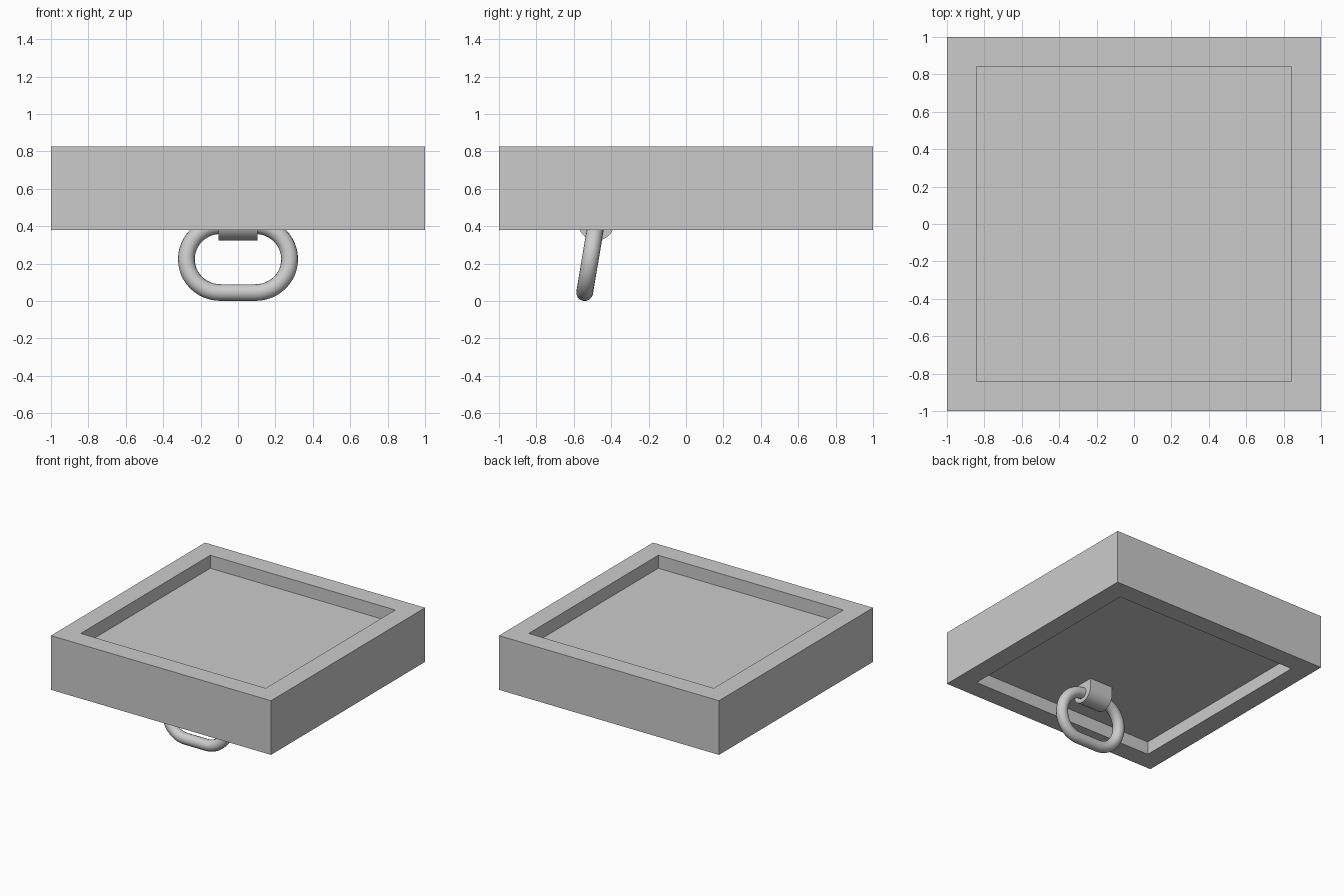
import bpy, bmesh
from math import pi, sin, cos, radians

if "Cube" in bpy.data.objects:
    bpy.data.objects.remove(bpy.data.objects["Cube"])

TOP, BOTTOM = 0.825, 0.38
RIM, RECESS = 0.225, 0.107
HINGE_Y, HINGE_Z = -0.48, 0.42


def add_mesh(name, bm):
    bmesh.ops.recalc_face_normals(bm, faces=bm.faces)
    me = bpy.data.meshes.new(name)
    bm.to_mesh(me)
    bm.free()
    ob = bpy.data.objects.new(name, me)
    bpy.context.collection.objects.link(ob)
    return ob


def select(ob):
    bpy.ops.object.select_all(action='DESELECT')
    ob.select_set(True)
    bpy.context.view_layer.objects.active = ob


# square hatch slab with a recessed panel above and below
bm = bmesh.new()
bmesh.ops.create_cube(bm, size=2)
for v in bm.verts:
    v.co.z = TOP if v.co.z > 0 else BOTTOM
bm.normal_update()
for sign in (1, -1):
    face = next(f for f in bm.faces if f.normal.z * sign > 0.9)
    bmesh.ops.inset_individual(bm, faces=[face], thickness=RIM)
    panel = bmesh.ops.extrude_discrete_faces(bm, faces=[face])['faces'][0]
    bmesh.ops.translate(bm, verts=panel.verts, vec=(0, 0, -sign * RECESS))
    bm.normal_update()
add_mesh("hatch_slab", bm)

# rounded bracket under the lower panel
W, R, N = 0.105, 0.097, 24
profile = [(HINGE_Y - R * cos(pi * i / N), HINGE_Z - R * sin(pi * i / N))
           for i in range(N + 1)]
panel_z = BOTTOM + RECESS
profile += [(HINGE_Y + R, panel_z), (HINGE_Y - R, panel_z)]
bm = bmesh.new()
end = bm.faces.new([bm.verts.new((-W, y, z)) for y, z in profile])
ext = bmesh.ops.extrude_face_region(bm, geom=[end], use_keep_orig=True)['geom']
bmesh.ops.translate(bm, vec=(2 * W, 0, 0),
                    verts=[g for g in ext if isinstance(g, bmesh.types.BMVert)])
bracket = add_mesh("ring_bracket", bm)
select(bracket)
bpy.ops.object.shade_smooth_by_angle(angle=radians(30))

# oblong pull ring, tilted forward
HALF, RAD, TUBE = 0.095, 0.181, 0.045
path = [(side * (HALF + RAD * sin(a)), side * RAD * cos(a))
        for side in (1, -1) for a in (pi * i / 24 for i in range(25))]
cu = bpy.data.curves.new("pull_ring", 'CURVE')
cu.dimensions = '3D'
cu.bevel_depth = TUBE
cu.bevel_resolution = 6
sp = cu.splines.new('POLY')
sp.points.add(len(path) - 1)
for p, (x, z) in zip(sp.points, path):
    p.co = (x, 0, z, 1)
sp.use_cyclic_u = True
ring = bpy.data.objects.new("pull_ring", cu)
bpy.context.collection.objects.link(ring)
tilt = radians(9.5)
ring.rotation_euler.x = -tilt
ring.location = (0, -0.512, TUBE + RAD * cos(tilt))
select(ring)
bpy.ops.object.convert(target='MESH')
bpy.ops.object.shade_smooth_by_angle(angle=radians(40))
